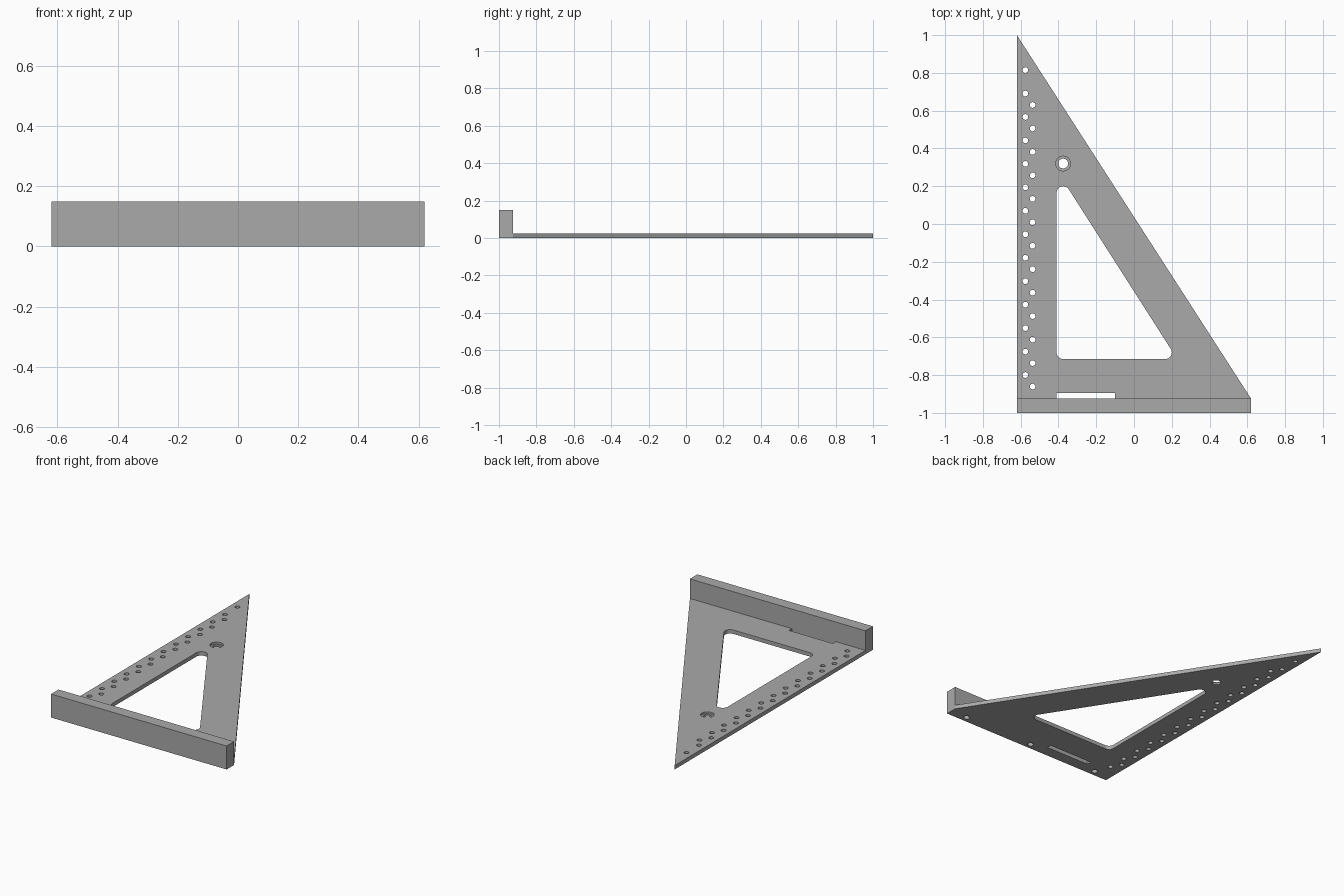
import bpy
import bmesh
from math import cos, sin, pi, radians, atan2

cube = bpy.data.objects.get("Cube")
if cube:
    bpy.data.objects.remove(cube, do_unlink=True)

HALF_W, FENCE_BACK = 0.62, -0.925
THICK, FENCE_H = 0.025, 0.15

metal = bpy.data.materials.new("grey_metal")
metal.use_nodes = True
GREY = (0.4, 0.4, 0.4, 1)
metal.diffuse_color = GREY
metal.node_tree.nodes["Principled BSDF"].inputs["Base Color"].default_value = GREY


def add_prism(bm, outline, z0, z1):
    """Extrude a counter-clockwise outline from z0 to z1."""
    face = bm.faces.new([bm.verts.new((x, y, z0)) for x, y in outline])
    result = bmesh.ops.extrude_face_region(bm, geom=[face], use_keep_orig=True)
    tops = [v for v in result["geom"] if isinstance(v, bmesh.types.BMVert)]
    bmesh.ops.translate(bm, verts=tops, vec=(0, 0, z1 - z0))


def make_object(name, prisms):
    bm = bmesh.new()
    for outline, z0, z1 in prisms:
        add_prism(bm, outline, z0, z1)
    bmesh.ops.recalc_face_normals(bm, faces=bm.faces)
    mesh = bpy.data.meshes.new(name)
    bm.to_mesh(mesh)
    bm.free()
    mesh.materials.append(metal)
    obj = bpy.data.objects.new(name, mesh)
    bpy.context.collection.objects.link(obj)
    return obj


def circle(x, y, r, n=24):
    return [(x + r * cos(2 * pi * i / n), y + r * sin(2 * pi * i / n)) for i in range(n)]


def rectangle(x0, y0, x1, y1):
    return [(x0, y0), (x1, y0), (x1, y1), (x0, y1)]


def arc(x, y, r, start, end, n=8):
    angles = [start + (end - start) * i / n for i in range(n + 1)]
    return [(x + r * cos(a), y + r * sin(a)) for a in angles]


def cut(target, prisms):
    """Subtract prisms from the target and discard the cutter."""
    cutter = make_object("cutter", prisms)
    cutter.hide_render = True
    mod = target.modifiers.new("cut", 'BOOLEAN')
    mod.operation, mod.solver, mod.object = 'DIFFERENCE', 'EXACT', cutter
    bpy.context.view_layer.objects.active = target
    bpy.ops.object.modifier_apply(modifier=mod.name)
    bpy.data.objects.remove(cutter, do_unlink=True)


def smooth(obj):
    bpy.ops.object.select_all(action='DESELECT')
    obj.select_set(True)
    bpy.context.view_layer.objects.active = obj
    bpy.ops.object.shade_smooth_by_angle(angle=radians(30))


# Triangular blade
blade = make_object("triangular_blade", [
    ([(-HALF_W, FENCE_BACK), (HALF_W, FENCE_BACK), (-HALF_W, 1)], 0, THICK)])

# Rounded triangular window, parallel to the long edge
R, LEFT, RIGHT, LOW, HIGH = 0.035, -0.375, 0.165, -0.68, 0.165
slant = atan2(RIGHT - LEFT, HIGH - LOW)
window = (arc(LEFT, LOW, R, pi, 1.5 * pi)
          + arc(RIGHT, LOW, R, -pi / 2, slant)
          + arc(LEFT, HIGH, R, slant, pi))

# Two staggered rows of marking holes
PITCH = 0.1242
holes = [circle(-0.575, 0.815 - i * PITCH, 0.015) for i in range(14)]
holes += [circle(-0.537, 0.63 - i * PITCH, 0.015) for i in range(13)]

# Hanging hole and the slot behind the fence
holes.append(circle(-0.375, 0.32, 0.026, 32))
holes.append(rectangle(-0.41, FENCE_BACK - 0.02, -0.10, -0.895))
cut(blade, [(outline, -0.05, 0.1) for outline in [window] + holes])

# Stepped seat around the hanging hole
cut(blade, [(circle(-0.375, 0.32, 0.039, 32), THICK / 2, 0.1)])
smooth(blade)

# Fence with blind screw holes underneath
fence = make_object("fence", [
    (rectangle(-HALF_W, -1, HALF_W, FENCE_BACK), 0, FENCE_H)])
cut(fence, [(circle(x, -0.963, 0.018), -0.05, 0.1) for x in (-0.5, 0, 0.5)])
smooth(fence)
